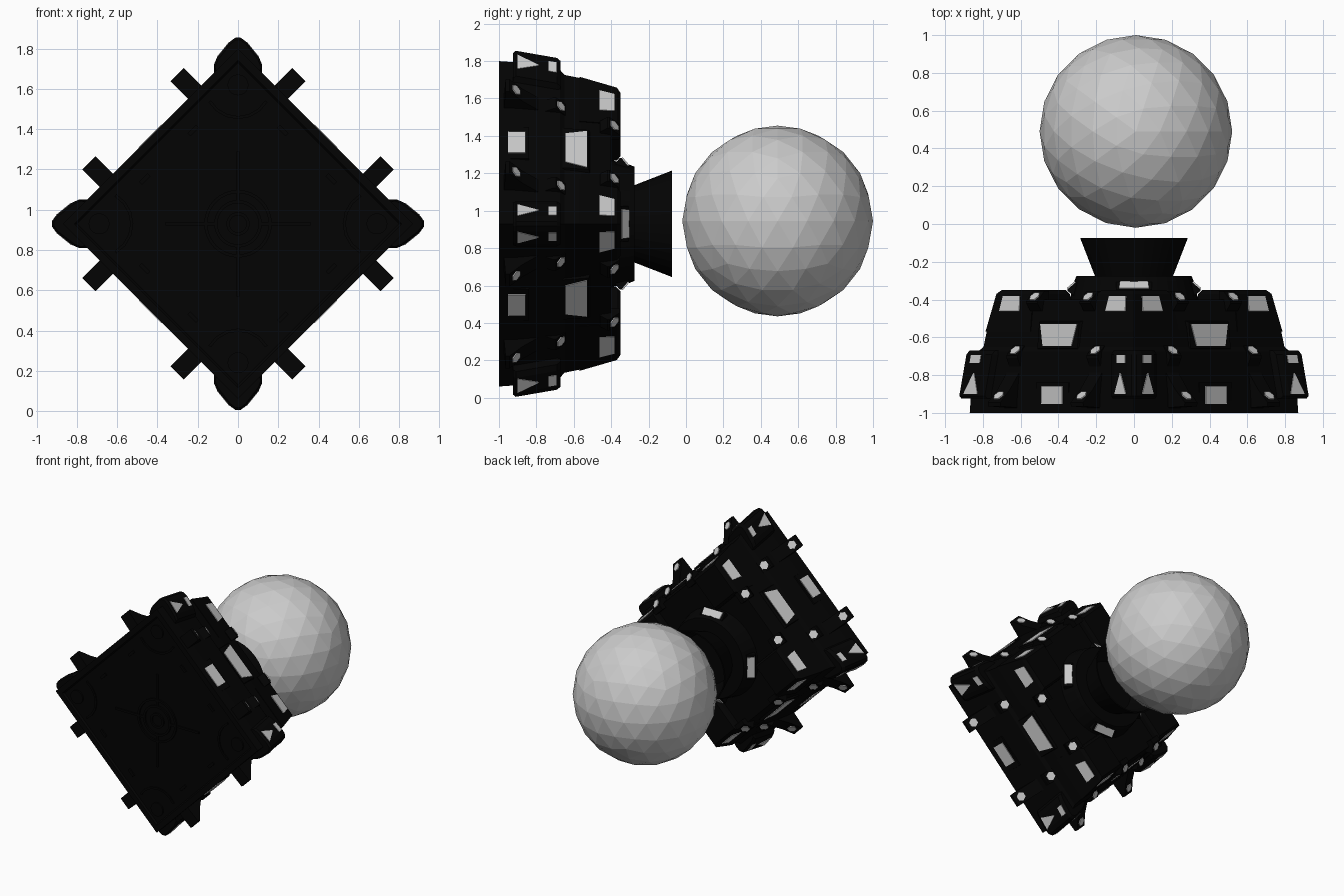
import bpy, bmesh, math
from mathutils import Vector

if "Cube" in bpy.data.objects:
    bpy.data.objects.remove(bpy.data.objects["Cube"])

CZ = 0.93  # height of the hull axis


def material(name, value):
    m = bpy.data.materials.new(name)
    m.diffuse_color = (value, value, value, 1)
    m.use_nodes = True
    m.node_tree.nodes["Principled BSDF"].inputs["Base Color"].default_value = m.diffuse_color
    return m


BLACK = material("hull_black", 0.001)
LIGHT = material("pale_grey", 0.6)


def finish(name, bm, mat):
    bmesh.ops.recalc_face_normals(bm, faces=bm.faces)
    me = bpy.data.meshes.new(name)
    bm.to_mesh(me)
    bm.free()
    me.materials.append(mat)
    ob = bpy.data.objects.new(name, me)
    bpy.context.collection.objects.link(ob)
    return ob


def loft(bm, rings, closed=False):
    """Skin equal-length rings; cap the ends unless closed on itself."""
    vs = [[bm.verts.new(p) for p in r] for r in rings]
    n = len(vs[0])
    pairs = list(zip(vs, vs[1:])) + ([(vs[-1], vs[0])] if closed else [])
    for a, b in pairs:
        for i in range(n):
            j = (i + 1) % n
            bm.faces.new((a[i], a[j], b[j], b[i]))
    if not closed:
        bm.faces.new(vs[0])
        bm.faces.new(vs[-1])


def plate(bm, pts, t=0.004):
    pts = [Vector(p) for p in pts]
    n = (pts[1] - pts[0]).cross(pts[2] - pts[0]).normalized() * t
    loft(bm, [[p - n for p in pts], [p + n for p in pts]])


def at(deg, u, v, y):
    """u = distance out along direction deg, v = sideways, y = depth."""
    t = math.radians(deg)
    return (u * math.cos(t) - v * math.sin(t), y,
            CZ + u * math.sin(t) + v * math.cos(t))


def box(bm, deg, u0, u1, v, hw, y0, y1, taper=0.0, du=0.0):
    """Block on a hull side; tapers outward, du lowers the rear of its outer face."""
    def ring(u, t, drop):
        return [at(deg, u - k * drop, v + s * (hw - t), y) for s, y, k in
                ((-1, y0 + t, 0), (1, y0 + t, 0), (1, y1 - t, 1), (-1, y1 - t, 1))]
    loft(bm, [ring(u0, 0, 0), ring(u1, taper, du)])


def wedge(bm, deg, v, hw, prof):
    """Side profile of (y, u) points given a width along the hull side."""
    loft(bm, [[at(deg, u, v + w, y) for y, u in prof] for w in (-hw, hw)])


def lathe(bm, prof, n=32, cx=0.0, cz=0.0, closed=False):
    loft(bm, [[(cx + r * math.cos(2 * math.pi * i / n), y,
                CZ + cz + r * math.sin(2 * math.pi * i / n)) for i in range(n)]
              for r, y in prof], closed)


SIDES = (45, 135, 225, 315)
CORNERS = (0, 90, 180, 270)
PROFILE = [(-1, 0.615), (-0.9, 0.61), (-0.675, 0.583), (-0.65, 0.563), (-0.56, 0.55), (-0.40, 0.515)]

# Main hull: square sections with a recessed front
bm = bmesh.new()
loft(bm, [[at(d, a, a, y) for d in SIDES]
          for y, a in [(-0.988, 0.565), (-1, 0.575)] + PROFILE])
finish("hull", bm, BLACK)

# Four raised blocks at the rear corners
bm = bmesh.new()
for d in SIDES:
    loft(bm, [[at(d, u, v, y) for u, v in ((lo, lo), (hi, lo), (hi, hi), (lo, hi))]
              for y, lo, hi in ((-0.57, 0.22, 0.556), (-0.37, 0.24, 0.515), (-0.35, 0.255, 0.495))])
finish("rear_corner_blocks", bm, BLACK)

# Pads, wedge pegs and lamp mounts on the four sides
bm = bmesh.new()
for d in SIDES:
    box(bm, d, 0.50, 0.574, 0, 0.17, -0.68, -0.50, 0.02, 0.014)
    box(bm, d, 0.55, 0.612, 0, 0.13, -0.97, -0.83, 0.01)
    for s in (-1, 1):
        wedge(bm, d, s * 0.31, 0.047, ((-0.975, 0.58), (-0.965, 0.735), (-0.945, 0.738),
                                       (-0.875, 0.665), (-0.76, 0.575)))
        wedge(bm, d, s * 0.30, 0.042, ((-0.80, 0.57), (-0.71, 0.613), (-0.695, 0.613),
                                       (-0.64, 0.558), (-0.64, 0.54)))
        wedge(bm, d, s * 0.20, 0.042, ((-0.46, 0.48), (-0.46, 0.535), (-0.42, 0.566),
                                       (-0.41, 0.566), (-0.356, 0.515), (-0.356, 0.48)))
finish("side_pegs_and_pads", bm, BLACK)

# Rounded bumpers on the four corners
HALF = ((0.925, 0.012), (0.905, 0.04), (0.825, 0.105), (0.79, 0.12), (0.755, 0.108), (0.70, 0.06))
OUTLINE = list(HALF) + [(r, -w) for r, w in reversed(HALF)]
bm = bmesh.new()
for c in CORNERS:
    loft(bm, [[at(c, r - dr, w * k, y) for r, w in OUTLINE]
              for y, dr, k in ((-0.925, 0.012, 0.95), (-0.91, 0, 1),
                               (-0.69, 0.038, 1), (-0.67, 0.055, 0.9))])
finish("corner_bumpers", bm, BLACK)

# Rear collar and hollow flared nozzle
bm = bmesh.new()
lathe(bm, [(0.355, -0.45), (0.34, -0.40), (0.315, -0.30), (0.305, -0.275), (0.2, -0.275)])
finish("rear_collar", bm, BLACK)
bm = bmesh.new()
lathe(bm, [(0.205, -0.28), (0.285, -0.074), (0.275, -0.074), (0.19, -0.265)])
finish("nozzle", bm, BLACK)

# Shallow relief on the front face
bm = bmesh.new()
for r in (0.16, 0.11, 0.05):
    lathe(bm, [(r + 0.008, -0.98), (r + 0.008, -1), (r - 0.008, -1), (r - 0.008, -0.98)], closed=True)
for c in CORNERS:
    x, _, z = at(c, 0.69, 0, 0)
    lathe(bm, [(0.052, -0.98), (0.052, -1)], 20, x, z - CZ)
    loft(bm, [[at(c, u, w, y) for u, w in ((0.10, -0.008), (0.36, -0.008), (0.36, 0.008), (0.10, 0.008))]
              for y in (-0.98, -0.998)])
    # Arc ridge around each corner disc
    arc = [math.radians(60 + i * 20) for i in range(13)]
    loft(bm, [[at(c, 0.69 + r * math.cos(a), r * math.sin(a), y) for r, y in
               ((0.155, -0.98), (0.155, -0.997), (0.17, -0.997), (0.17, -0.98))]
              for a in arc if 0.69 + 0.17 * math.cos(a) + 0.17 * abs(math.sin(a)) < 0.80])
for d in SIDES:
    for s in (-1, 1):
        box(bm, d, 0.475, 0.495, s * 0.17, 0.03, -0.998, -0.97)
finish("front_relief", bm, BLACK)

# Light panels on the sides
bm = bmesh.new()
for d in SIDES:
    plate(bm, [at(d, 0.614, v, y) for v, y in
               ((-0.08, -0.952), (0.08, -0.952), (0.08, -0.858), (-0.08, -0.858))])
    plate(bm, [at(d, 0.575 - (y + 0.66) * 0.10, v, y) for v, y in
               ((-0.108, -0.645), (0.108, -0.645), (0.137, -0.53), (-0.137, -0.53))])
    for s in (-1, 1):
        plate(bm, [at(d, 0.557 - (y + 0.57) * 0.205, s * v, y) for v, y in
                   ((0.322, -0.462), (0.472, -0.462), (0.46, -0.382), (0.334, -0.382))])
finish("side_panels", bm, LIGHT)

# Small six-sided lamps on the rear-facing slopes
bm = bmesh.new()
for d in SIDES:
    for u, v, y in ((0.702, 0.31, -0.908), (0.589, 0.30, -0.669), (0.543, 0.20, -0.384)):
        for s in (-1, 1):
            ring = [i * math.pi / 3 for i in range(6)]
            plate(bm, [at(d, u - 0.023 * math.sin(a), s * v + 0.032 * math.cos(a),
                          y + 0.022 * math.sin(a)) for a in ring], 0.0045)
finish("hex_lamps", bm, LIGHT)


# Triangle and strip markings on the bumpers
def bumper(c, s, t, y):
    (r0, w0), (r1, w1) = HALF[1], HALF[2]
    dr = 0.038 * (y + 0.91) / 0.22
    return at(c, r0 + (r1 - r0) * t - dr, s * (w0 + (w1 - w0) * t), y)


bm = bmesh.new()
for c in CORNERS:
    for s in (-1, 1):
        plate(bm, [bumper(c, s, t, y) for t, y in
                   ((0.02, -0.9), (0.95, -0.9), (0.5, -0.79), (0.44, -0.79))])
        plate(bm, [bumper(c, s, t, y) for t, y in
                   ((0.08, -0.735), (0.75, -0.735), (0.75, -0.693), (0.08, -0.693))])
finish("bumper_marks", bm, LIGHT)

# Light strips around the collar, leaning rearward on small dark mounts
mounts = bmesh.new()
bm = bmesh.new()
for c in CORNERS:
    wedge(mounts, c, 0, 0.095, ((-0.40, 0.29), (-0.355, 0.352), (-0.346, 0.352), (-0.308, 0.307), (-0.308, 0.29)))
    plate(bm, [at(c, u, v, y) for u, v, y in ((0.353, -0.08, -0.342), (0.353, 0.08, -0.342),
                                              (0.311, 0.075, -0.306), (0.311, -0.075, -0.306))])
finish("collar_mounts", mounts, BLACK)
finish("collar_strips", bm, LIGHT)

# Faceted ball behind the nozzle
bm = bmesh.new()
bmesh.ops.create_icosphere(bm, subdivisions=3, radius=0.51)
bmesh.ops.translate(bm, verts=bm.verts, vec=(0.01, 0.49, 0.945))
finish("faceted_ball", bm, LIGHT)
